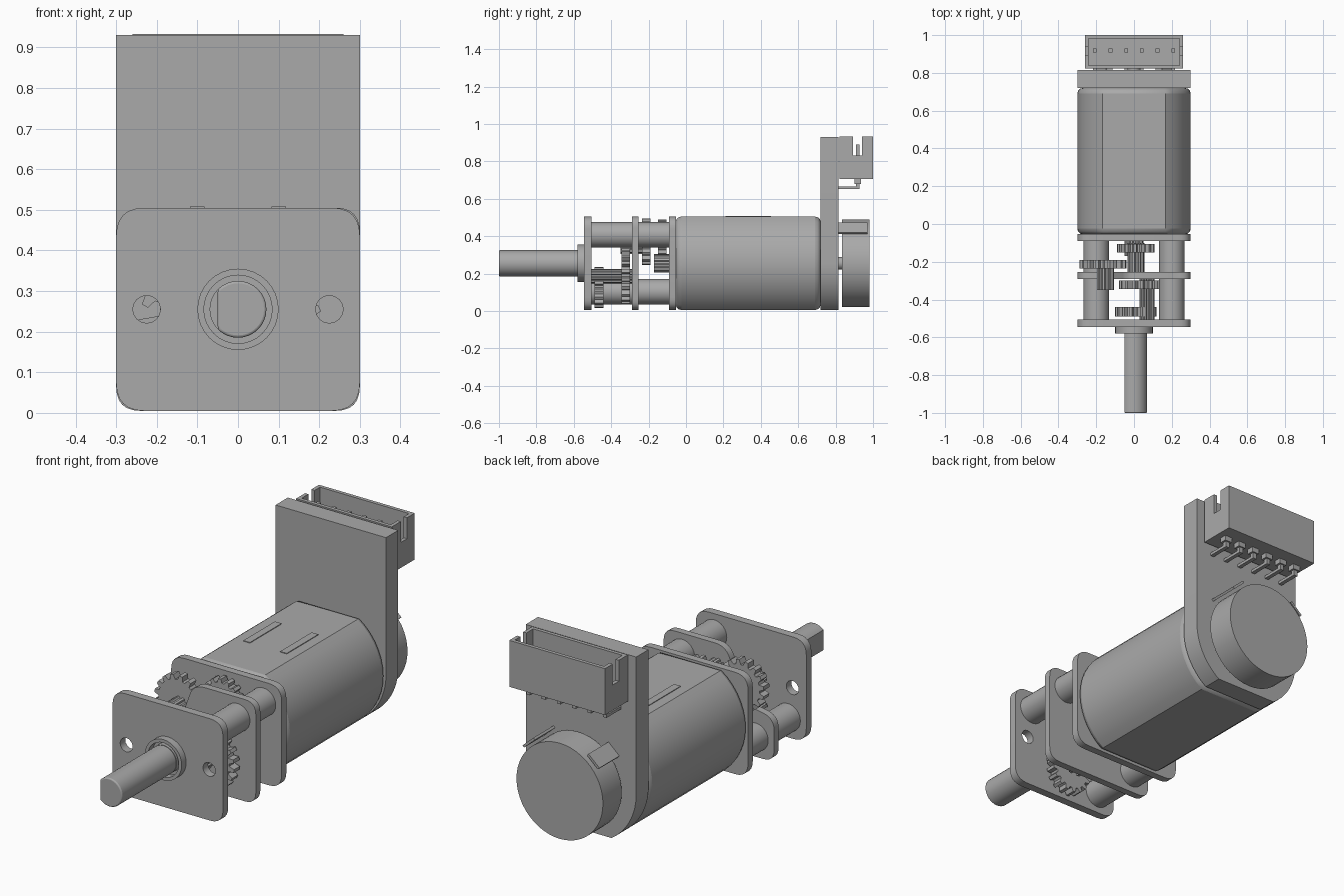
import bpy
import bmesh
from math import sin, cos, pi, radians, sqrt
from mathutils import Matrix, Vector

old = bpy.data.objects.get("Cube")
if old:
    bpy.data.objects.remove(old, do_unlink=True)

grey = bpy.data.materials.new("plain grey")
grey.use_nodes = True
grey.diffuse_color = (0.4, 0.4, 0.4, 1)
grey.node_tree.nodes["Principled BSDF"].inputs["Base Color"].default_value = (0.4, 0.4, 0.4, 1)

AXIS = 0.255   # height of the motor axis
R = 0.3        # motor radius before the flats


def finish(name, bm, bevel=0):
    bmesh.ops.recalc_face_normals(bm, faces=bm.faces)
    mesh = bpy.data.meshes.new(name)
    bm.to_mesh(mesh)
    bm.free()
    mesh.materials.append(grey)
    mesh.shade_smooth()
    mesh.set_sharp_from_angle(angle=radians(30))
    ob = bpy.data.objects.new(name, mesh)
    bpy.context.collection.objects.link(ob)
    if bevel:
        mod = ob.modifiers.new("rounded ends", "BEVEL")
        mod.width, mod.segments = bevel, 3
        mod.limit_method, mod.angle_limit = "ANGLE", radians(50)
    return ob


def prism(name, loops, y0, y1, bevel=0):
    """Extrude an x-z outline (first loop) with holes (other loops) along y."""
    bm = bmesh.new()
    edges = []
    for loop in loops:
        vs = [bm.verts.new((x, y0, z)) for x, z in loop]
        edges += [bm.edges.new((vs[i - 1], vs[i])) for i in range(len(vs))]
    if len(loops) == 1:
        bm.faces.new(vs)
    else:
        bmesh.ops.triangle_fill(bm, edges=edges, use_beauty=True)
    out = bmesh.ops.extrude_face_region(bm, geom=bm.faces[:], use_keep_orig=True)
    moved = [g for g in out["geom"] if isinstance(g, bmesh.types.BMVert)]
    bmesh.ops.translate(bm, verts=moved, vec=(0, y1 - y0, 0))
    return finish(name, bm, bevel)


def box(name, lo, hi):
    bm = bmesh.new()
    lo, hi = Vector(lo), Vector(hi)
    bmesh.ops.create_cube(bm, matrix=Matrix.Translation((lo + hi) / 2) @ Matrix.Diagonal((*(hi - lo), 1)))
    return finish(name, bm)


def circle(x, z, r, n=32):
    return [(x + r * cos(2 * pi * i / n), z + r * sin(2 * pi * i / n)) for i in range(n)]


def rounded(corners, r, n=6):
    """Round every corner of a convex outline with a quadratic curve."""
    pts = []
    for i, c in enumerate(corners):
        c = Vector(c)
        a = c + (Vector(corners[i - 1]) - c).normalized() * r
        b = c + (Vector(corners[(i + 1) % len(corners)]) - c).normalized() * r
        for k in range(n + 1):
            t = k / n
            pts.append(tuple(a * (1 - t) ** 2 + c * 2 * t * (1 - t) + b * t * t))
    return pts


def gear(name, x, z, r, y0, y1, teeth):
    pts = []
    for i in range(teeth):
        for step, k in ((0, 0.82), (0.3, 0.82), (0.45, 1), (0.8, 1)):
            a = 2 * pi * (i + step) / teeth
            pts.append((x + r * k * cos(a), z + r * k * sin(a)))
    return prism(name, [pts], y0, y1)


def arc(a0, a1, n=14):
    return [(R * cos(a0 + (a1 - a0) * i / n), AXIS + R * sin(a0 + (a1 - a0) * i / n)) for i in range(n + 1)]


# Motor can: a circle with flats above and below
flat = math_flat = 0.983   # angle where the flat meets the round side
can = arc(-flat, flat) + arc(pi - flat, pi + flat)
prism("motor_can", [can], -0.055, 0.72, 0.03)
for side in (-1, 1):
    box("can_tab", (side * 0.1 - 0.018, 0.21, 0.49), (side * 0.1 + 0.018, 0.455, 0.508))

# Circuit board with a round lower end
board = [(R, 0.93), (-R, 0.93)] + arc(pi, pi + flat) + arc(-flat, 0)
prism("circuit_board", [board], 0.72, 0.815)

# Gearbox plates
square = rounded([(-R, 0.005), (R, 0.005), (R, 0.505), (-R, 0.505)], 0.07)
holes = [circle(s * 0.225, AXIS, 0.034, 16) for s in (-1, 1)]
prism("front_plate", [square] + holes, -0.545, -0.505)
prism("rear_plate", [square], -0.09, -0.053)
cut_square = rounded([(-R, 0.005), (R, 0.005), (R, 0.505), (-0.04, 0.505), (-0.13, 0.25), (-R, 0.22)], 0.06)
prism("middle_plate", [cut_square], -0.29, -0.255)

# Spacer posts on one diagonal
for s in (-1, 1):
    prism("spacer_post", [circle(s * 0.2, AXIS + s * 0.152, 0.068)], -0.507, -0.088)

# Output bushing and D-shaped shaft
prism("bushing", [circle(0, AXIS, 0.1), circle(0, AXIS, 0.084)], -0.58, -0.543)
shaft = [(max(x, -0.05), z) for x, z in circle(0, AXIS, 0.07)]
prism("output_shaft", [shaft], -1.0, -0.575, 0.006)
prism("shaft_root", [circle(0, AXIS, 0.07)], -0.576, -0.52)

# Gear train
gear("motor_pinion", 0, AXIS, 0.05, -0.17, -0.085, 9)
gear("first_gear", 0.01, 0.39, 0.1, -0.15, -0.105, 14)
gear("first_pinion", 0.01, 0.39, 0.045, -0.256, -0.1, 9)
gear("second_gear", -0.165, 0.37, 0.125, -0.235, -0.19, 16)
gear("second_pinion", -0.15, 0.35, 0.045, -0.35, -0.2, 9)
gear("third_gear", 0.07, 0.185, 0.15, -0.345, -0.3, 20)
gear("third_pinion", 0.07, 0.185, 0.04, -0.506, -0.29, 9)
gear("output_gear", 0.01, 0.125, 0.11, -0.49, -0.44, 16)

# Sensor disc on the rear shaft
prism("rear_shaft", [circle(0, AXIS, 0.034, 16)], 0.81, 0.84)
prism("sensor_disc", [circle(0, AXIS, 0.235, 48)], 0.835, 0.98)

# Tilted terminals beside the disc
for s in (-1, 1):
    tab = box("terminal", (-0.04, 0.81, -0.006), (0.04, 0.97, 0.006))
    tab.matrix_world = Matrix.Translation((s * 0.175, 0, 0.442)) @ Matrix.Rotation(s * radians(42), 4, "Y")

# Connector shell: floor, long walls and notched end walls
W, Y0, Y1, Z0, Z1, T = 0.26, 0.822, 1.0, 0.705, 0.933, 0.018
box("connector_floor", (-W, Y0, Z0), (W, Y1, Z0 + 0.05))
box("connector_inner_wall", (-W, Y0, Z0), (W, Y0 + T, Z1))
box("connector_outer_wall", (-W, Y1 - T, Z0), (W, Y1, Z1))
for s in (-1, 1):
    lo, hi = sorted((s * W, s * (W - T)))
    box("connector_end_low", (lo, Y0, Z0), (hi, Y1, 0.83))
    box("connector_end_wide", (lo, Y0, 0.83), (hi, 0.892, Z1))
    box("connector_end_narrow", (lo, 0.94, 0.83), (hi, Y1, Z1))

# Six bent pins running from the connector back to the board
for i in range(6):
    x = (i - 2.5) * 0.083
    box("pin_upright", (x - 0.01, 0.908, 0.66), (x + 0.01, 0.928, 0.89))
    box("pin_foot", (x - 0.01, 0.812, 0.652), (x + 0.01, 0.928, 0.666))
    box("pin_collar", (x - 0.02, 0.9, 0.68), (x + 0.02, 0.935, 0.706))
